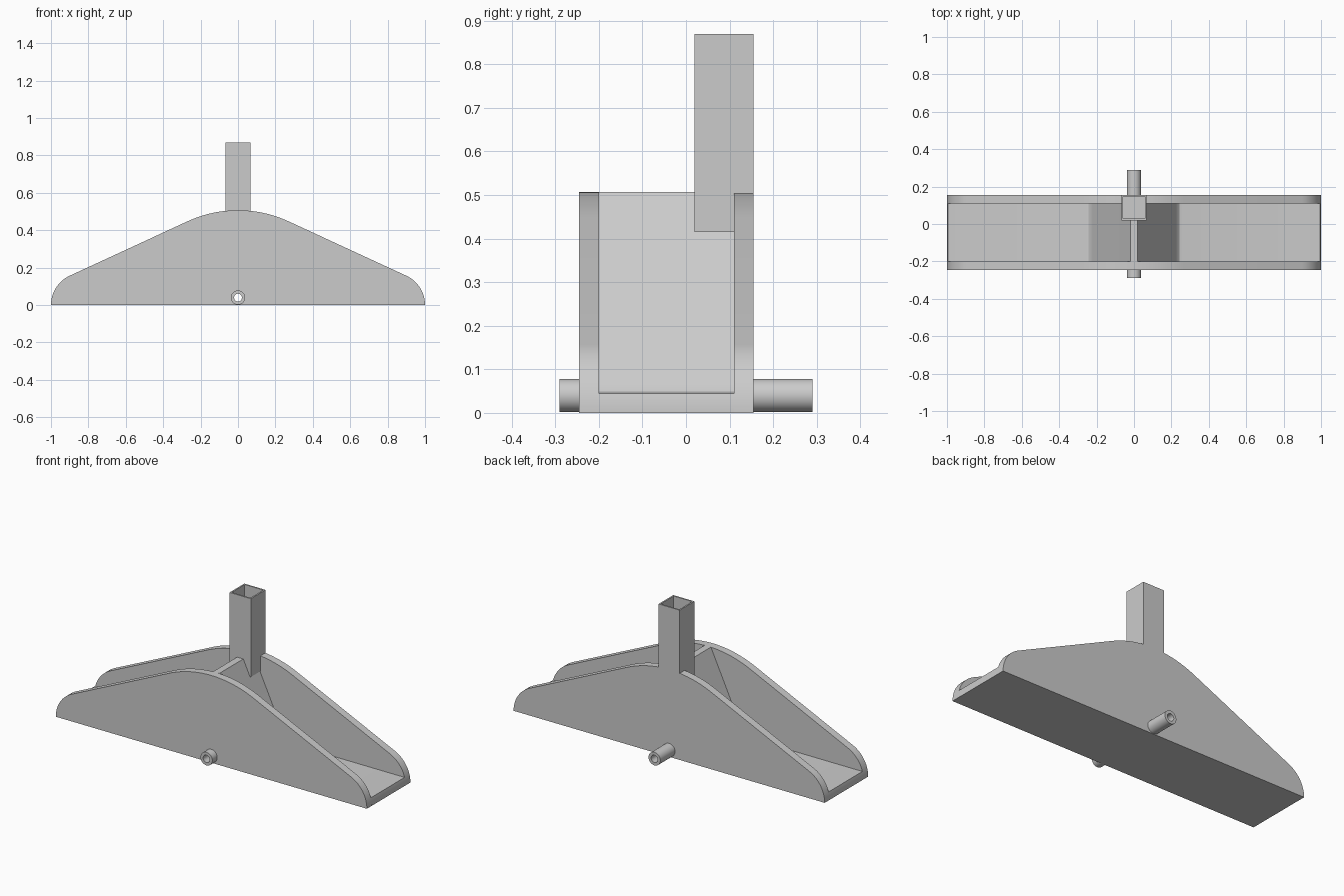
import bpy, bmesh, math

old = bpy.data.objects.get("Cube")
if old:
    bpy.data.objects.remove(old, do_unlink=True)

grey = bpy.data.materials.new("plain grey")
GREY = (0.6, 0.6, 0.6, 1)
grey.diffuse_color = GREY
grey.use_nodes = True
grey.node_tree.nodes["Principled BSDF"].inputs["Base Color"].default_value = GREY

FRONT, BACK = -0.245, 0.155          # outer faces of the side plates
IN_FRONT, IN_BACK = -0.2, 0.11       # inner faces of the side plates
TOP, FLOOR = 0.507, 0.045
END_R, CREST_R = 0.173, 0.646        # rounded ends and rounded crest
SLOPE = math.radians(24.7)
BORE_Z, TUBE_R, BORE_R = 0.04, 0.038, 0.021


def finish(name, bm):
    bmesh.ops.recalc_face_normals(bm, faces=bm.faces)
    mesh = bpy.data.meshes.new(name)
    bm.to_mesh(mesh)
    bm.free()
    mesh.materials.append(grey)
    ob = bpy.data.objects.new(name, mesh)
    bpy.context.collection.objects.link(ob)
    return ob


def smooth(ob):
    bpy.ops.object.select_all(action='DESELECT')
    ob.select_set(True)
    bpy.context.view_layer.objects.active = ob
    bpy.ops.object.shade_smooth_by_angle(angle=math.radians(30))


def extrude_y(name, half, y0, y1):
    """Mirror a right-hand half profile (x, z) and extrude it along y."""
    profile = half + [(-x, z) for x, z in reversed(half) if x > 1e-6]
    bm = bmesh.new()
    face = bm.faces.new([bm.verts.new((x, y0, z)) for x, z in profile])
    new = bmesh.ops.extrude_face_region(bm, geom=[face])["geom"]
    bmesh.ops.translate(bm, vec=(0, y1 - y0, 0),
                        verts=[v for v in new if isinstance(v, bmesh.types.BMVert)])
    return finish(name, bm)


def tube(name, y0, y1, radius, bore=0, n=48):
    """Cylinder along y, open through the middle when a bore is given."""
    def ring(r, y):
        return [bm.verts.new((r * math.cos(math.tau * i / n), y,
                              BORE_Z + r * math.sin(math.tau * i / n))) for i in range(n)]
    bm = bmesh.new()
    rings = [ring(radius, y0), ring(radius, y1)]
    if bore:
        rings += [ring(bore, y1), ring(bore, y0)]
    else:
        bm.faces.new(rings[0])
        bm.faces.new(rings[1])
    for k in range(len(rings) if bore else 1):
        a, b = rings[k], rings[(k + 1) % len(rings)]
        for i in range(n):
            j = (i + 1) % n
            bm.faces.new((a[i], a[j], b[j], b[i]))
    return finish(name, bm)


def end_arc(stop, steps):
    return [(1 - END_R + END_R * math.cos(stop * i / steps),
             END_R * math.sin(stop * i / steps)) for i in range(steps + 1)]


# Side plates: rounded ends, straight slopes, rounded crest
crest = [(CREST_R * math.sin(SLOPE * (1 - i / 12)),
          TOP - CREST_R * (1 - math.cos(SLOPE * (1 - i / 12)))) for i in range(13)]
outline = end_arc(math.pi / 2 - SLOPE, 14) + crest
front_plate = extrude_y("front_plate", outline, FRONT, IN_FRONT)
back_plate = extrude_y("back_plate", outline, IN_BACK, BACK)

# Floor with the tapered rib in the middle
rib = [(0.26, FLOOR), (0.243, 0.049), (0.23, 0.062), (0.222, 0.077), (0.02, TOP)]
floor_rib = extrude_y("floor_and_rib", end_arc(math.asin(FLOOR / END_R), 6) + rib,
                      IN_FRONT, IN_BACK)

# Bore through plates and rib
cutter = tube("bore_cutter", -0.4, 0.4, BORE_R + 0.004)
for ob in (front_plate, back_plate, floor_rib):
    mod = ob.modifiers.new("bore", 'BOOLEAN')
    mod.operation = 'DIFFERENCE'
    mod.solver = 'EXACT'
    mod.object = cutter
    bpy.context.view_layer.objects.active = ob
    bpy.ops.object.modifier_apply(modifier=mod.name)
    smooth(ob)
bpy.data.objects.remove(cutter, do_unlink=True)

# Axle tube
smooth(tube("axle_tube", -0.29, 0.29, TUBE_R, BORE_R))

# Square socket post, hollow from the top
bm = bmesh.new()
bmesh.ops.create_cube(bm, size=1)
for v in bm.verts:
    v.co = (v.co.x * 0.136, 0.0875 + v.co.y * 0.135, 0.87 if v.co.z > 0 else 0.415)
bm.faces.ensure_lookup_table()
top = max(bm.faces, key=lambda f: f.calc_center_median().z)
bmesh.ops.inset_region(bm, faces=[top], thickness=0.012)
new = bmesh.ops.extrude_face_region(bm, geom=[top])["geom"]
bmesh.ops.delete(bm, geom=[top], context='FACES_ONLY')
for v in new:
    if isinstance(v, bmesh.types.BMVert):
        v.co.z = TOP + 0.002
finish("socket_post", bm)
